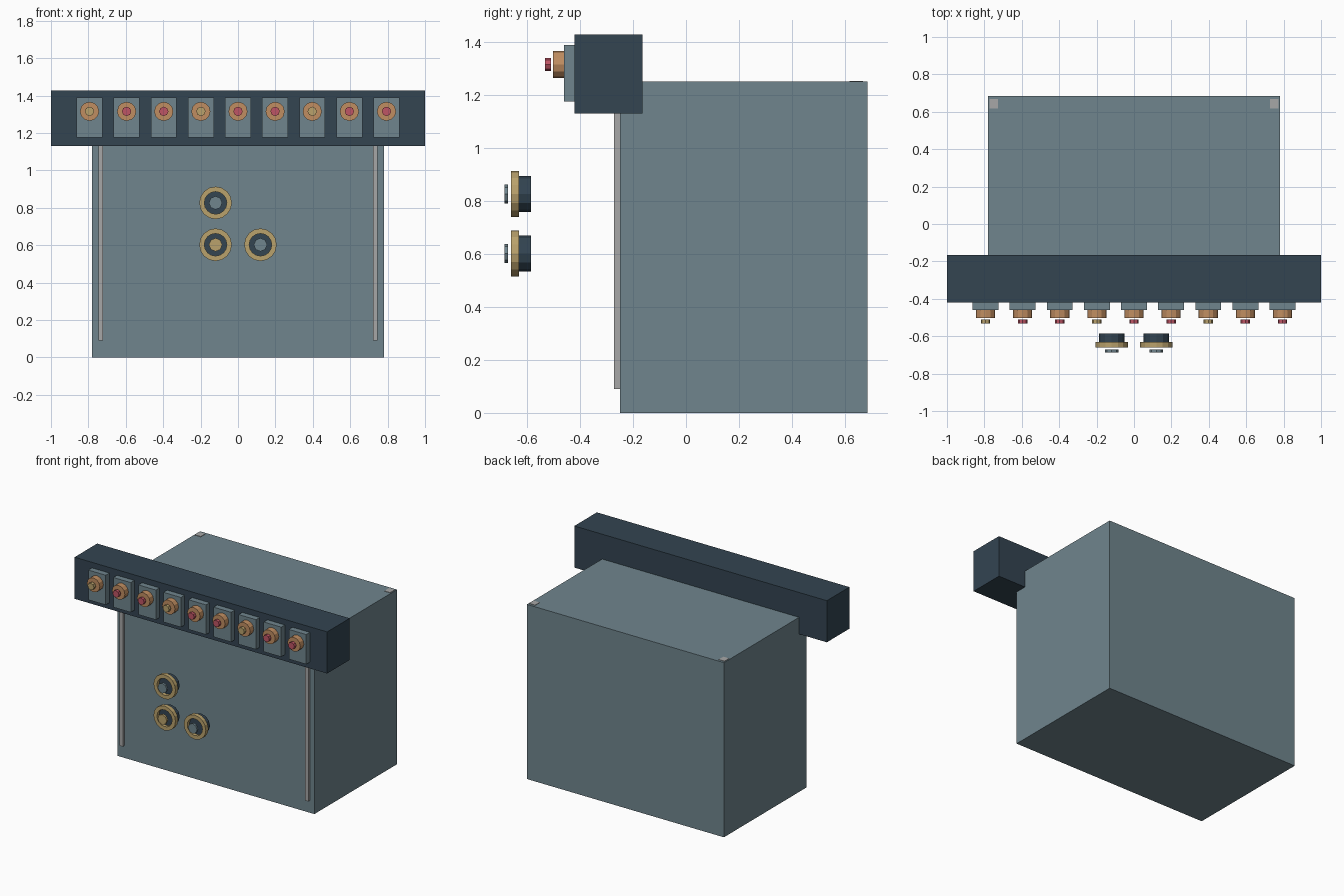
import bpy, bmesh
from math import pi
from mathutils import Matrix

cube = bpy.data.objects.get("Cube")
if cube:
    bpy.data.objects.remove(cube)


def material(name, rgb):
    m = bpy.data.materials.new(name)
    m.use_nodes = True
    m.diffuse_color = (*rgb, 1)
    m.node_tree.nodes["Principled BSDF"].inputs["Base Color"].default_value = (*rgb, 1)
    return m


STEEL = material("blue grey steel", (0.16, 0.235, 0.27))
NAVY = material("dark slate", (0.033, 0.058, 0.083))
GOLD = material("dull gold", (0.49, 0.36, 0.15))
COPPER = material("copper", (0.53, 0.27, 0.12))
RED = material("rose red", (0.52, 0.09, 0.13))
SILVER = material("light grey", (0.39, 0.39, 0.39))


def finish(name, bm, mat):
    bmesh.ops.recalc_face_normals(bm, faces=bm.faces)
    mesh = bpy.data.meshes.new(name)
    bm.to_mesh(mesh)
    bm.free()
    mesh.materials.append(mat)
    obj = bpy.data.objects.new(name, mesh)
    bpy.context.collection.objects.link(obj)
    return obj


def box(name, mat, x, y, z):
    """Box from (low, high) pairs on each axis."""
    bm = bmesh.new()
    bmesh.ops.create_cube(bm, size=1)
    for v in bm.verts:
        v.co = [lo + (c + 0.5) * (hi - lo) for c, (lo, hi) in zip(v.co, (x, y, z))]
    return finish(name, bm, mat)


def disc(name, mat, x, z, radius, y, sides):
    """Cylinder along the front-back axis."""
    bm = bmesh.new()
    bmesh.ops.create_cone(bm, cap_ends=True, segments=sides, radius1=radius,
                          radius2=radius, depth=y[1] - y[0])
    bm.transform(Matrix.Translation((x, sum(y) / 2, z)) @ Matrix.Rotation(pi / 2, 4, "X"))
    return finish(name, bm, mat)


def ring(name, mat, x, z, outer, inner, y, sides):
    """Square-section ring, spun around the front-back axis."""
    bm = bmesh.new()
    profile = [(outer, y[0]), (outer, y[1]), (inner, y[1]), (inner, y[0])]
    verts = [bm.verts.new((x, d, z + r)) for r, d in profile]
    edges = [bm.edges.new((verts[i], verts[i - 1])) for i in range(4)]
    bmesh.ops.spin(bm, geom=verts + edges, cent=(x, 0, z), axis=(0, 1, 0),
                   angle=2 * pi, steps=sides, use_merge=True)
    bmesh.ops.remove_doubles(bm, verts=bm.verts, dist=0.0005)
    return finish(name, bm, mat)


# Main cabinet and the overhanging header beam
box("cabinet", STEEL, (-0.78, 0.78), (-0.25, 0.685), (0, 1.25))
box("header_beam", NAVY, (-1, 1), (-0.42, -0.165), (1.13, 1.428))

# Front trim strips and small top corner pads
for side, s in (("right", -1), ("left", 1)):
    box(side + "_trim_strip", SILVER, sorted((s * 0.722, s * 0.747)), (-0.272, -0.245), (0.09, 1.16))
    box(side + "_corner_pad", SILVER, sorted((s * 0.727, s * 0.773)), (0.617, 0.668), (1.245, 1.253))

# Row of indicator units along the beam
for i in range(9):
    x = (i - 4) * 0.1985
    box(f"indicator_plate_{i + 1}", STEEL, (x - 0.069, x + 0.069), (-0.461, -0.415), (1.175, 1.388))
    disc(f"indicator_collar_{i + 1}", COPPER, x, 1.315, 0.051, (-0.502, -0.458), 12)
    disc(f"indicator_button_{i + 1}", RED if i % 3 else GOLD, x, 1.315, 0.025, (-0.532, -0.51), 8)

# Three round dials in front of the cabinet
for i, (x, z, cap) in enumerate([(-0.12, 0.826, STEEL), (-0.12, 0.602, GOLD), (0.12, 0.602, STEEL)]):
    disc(f"dial_body_{i + 1}", NAVY, x, z, 0.068, (-0.635, -0.585), 12)
    ring(f"dial_rim_{i + 1}", GOLD, x, z, 0.087, 0.06, (-0.66, -0.63), 16)
    disc(f"dial_cap_{i + 1}", cap, x, z, 0.036, (-0.686, -0.671), 8)
